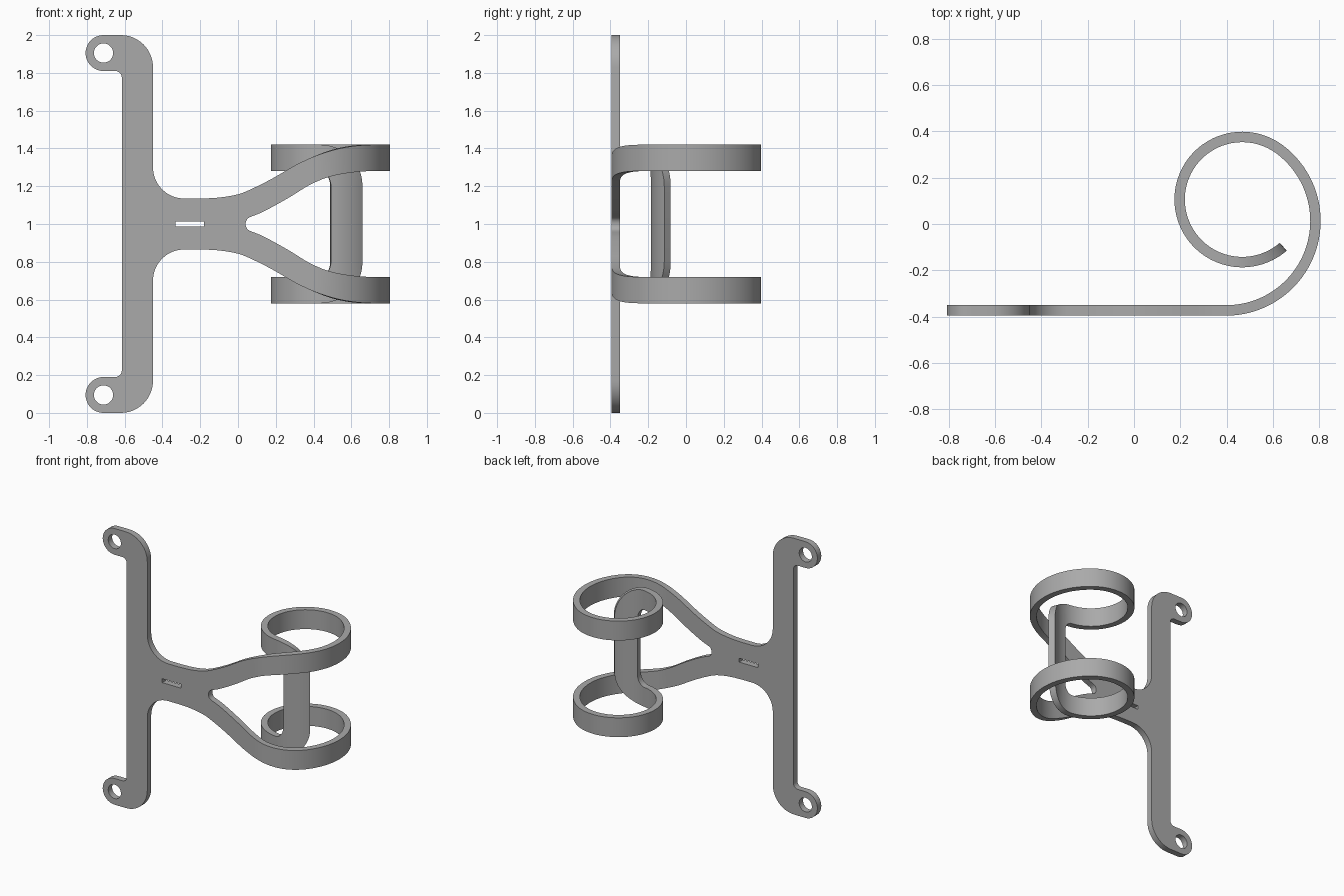
import bpy, bmesh
from math import sin, cos, pi, radians, asin
from mathutils import Vector

if "Cube" in bpy.data.objects:
    bpy.data.objects.remove(bpy.data.objects["Cube"], do_unlink=True)

THICK = 0.045
BACK_Y = -0.373                   # middle of the flat sheet
MID_Z = 1.0
BEND_X = 0.397                    # where the sheet starts to roll
R1, TURN1 = 0.386, radians(143)   # wide arc
R2, TURN2 = 0.27, radians(258)    # tight arc
S1 = BEND_X + R1 * TURN1
S2 = S1 + R2 * TURN2
SEAM = 0.06                       # plate meets arms
BAND_IN, BAND_OUT = 0.28, 0.42
BAR_TOP, CORNER, FILLET = 0.2, 0.23, 0.06


def rolled(s, h):
    """Map a flat sheet position to the rolled shape."""
    if s <= BEND_X:
        return Vector((s, BACK_Y, MID_Z + h))
    a = min((s - BEND_X) / R1, TURN1)
    x, y = BEND_X + R1 * sin(a), BACK_Y + R1 * (1 - cos(a))
    if s > S1:
        b = TURN1 + (s - S1) / R2
        x += R2 * (sin(b) - sin(TURN1))
        y += R2 * (cos(TURN1) - cos(b))
    return Vector((x, y, MID_Z + h))


def smooth_value(knots, s):
    """Smooth interpolation through knots, flat beyond the ends."""
    if s <= knots[0][0]:
        return knots[0][1]
    if s >= knots[-1][0]:
        return knots[-1][1]

    def slope(i):
        a, b = knots[max(i - 1, 0)], knots[min(i + 1, len(knots) - 1)]
        return (b[1] - a[1]) / (b[0] - a[0])
    i = max(k for k in range(len(knots) - 1) if knots[k][0] <= s)
    (x0, y0), (x1, y1) = knots[i], knots[i + 1]
    w = x1 - x0
    t = (s - x0) / w
    m0 = 0 if i == 0 else slope(i) * w
    m1 = 0 if i == len(knots) - 2 else slope(i + 1) * w
    if i == 0 and knots is inner_edge:
        m0 = slope(0) * w
    return ((2*t**3 - 3*t*t + 1) * y0 + (t**3 - 2*t*t + t) * m0
            + (3*t*t - 2*t**3) * y1 + (t**3 - t*t) * m1)


def arc(cx, cy, r, start, end, n=12):
    angles = [radians(start + (end - start) * i / n) for i in range(n + 1)]
    return [(cx + r * cos(a), cy + r * sin(a)) for a in angles]


def spread(a, b, n):
    return [a + (b - a) * i / n for i in range(n + 1)]


# Edges of one arm, as distance from the middle height
outer_edge = [(-0.285, 0.135), (-0.2, 0.135), (-0.1, 0.14), (0, 0.157), (0.06, 0.18),
              (0.175, 0.237), (0.33, 0.325), (0.488, 0.388), (0.635, 0.415), (0.85, BAND_OUT)]
inner_edge = [(SEAM, 0.035), (0.135, 0.066), (0.27, 0.14), (0.38, 0.207),
              (0.487, 0.252), (0.635, 0.276), (0.78, BAND_IN)]

bm = bmesh.new()


def loop_edges(points):
    verts = [bm.verts.new(rolled(*p)) for p in points]
    return [bm.edges.new((verts[i - 1], verts[i])) for i in range(len(verts))]


def strip(columns):
    """Quads between neighbouring columns of (s, heights)."""
    for (sa, ha), (sb, hb) in zip(columns, columns[1:]):
        for k in range(len(ha) - 1):
            corners = [(sa, ha[k]), (sb, hb[k]), (sb, hb[k + 1]), (sa, ha[k + 1])]
            bm.faces.new([bm.verts.new(rolled(*c)) for c in corners])


# Upper half of the flat plate with upright, eyelet and half of the slot
outline = [(0.04, 0), (0.042, 0.013), (0.048, 0.026), (SEAM, inner_edge[0][1])]
outline += [(s, smooth_value(outer_edge, s)) for s in spread(SEAM, -0.27, 16)]
outline += arc(-0.285, 0.3, 0.165, 270, 180)
outline += arc(-0.62, 0.83, 0.17, 0, 90)
outline += arc(-0.712, 0.905, 0.095, 90, 270, 20)
outline += arc(-0.65, 0.775, 0.035, 90, 0, 6)
outline += [(-0.615, 0), (-0.33, 0), (-0.33, 0.014), (-0.18, 0.014), (-0.18, 0)]
hole = arc(-0.712, 0.905, 0.051, 0, 360, 28)[:-1]
edges = loop_edges(outline) + loop_edges(hole)
bmesh.ops.triangle_fill(bm, edges=edges, use_beauty=True)

# Upper arm and ring band
corner_s = S2 - CORNER
stations = spread(SEAM, BEND_X, 18) + spread(BEND_X, S1, 40)[1:] + spread(S1, corner_s, 40)[1:]
strip([(s, (smooth_value(inner_edge, s), smooth_value(outer_edge, s))) for s in stations])


# Rounded turn from the band into the upright bar
def corner_height(s):
    u = min((s - corner_s) / CORNER, 1)
    return BAR_TOP + (BAND_OUT - BAR_TOP) * (1 - u * u) ** 0.5


turn = []
for t in spread(0, pi / 2, 8):
    s = corner_s + FILLET * sin(t)
    turn.append((s, (BAND_IN - (BAND_IN - BAR_TOP) * (1 - cos(t)), corner_height(s))))
strip(turn)

# Upper half of the upright bar
bar = []
for t in spread(asin(FILLET / CORNER), pi / 2, 14):
    s = corner_s + CORNER * sin(t)
    bar.append((s, (0, BAR_TOP, corner_height(s))))
strip(bar)

# Mirror to the lower half and weld
copy = bmesh.ops.duplicate(bm, geom=bm.verts[:] + bm.edges[:] + bm.faces[:])["geom"]
for v in copy:
    if isinstance(v, bmesh.types.BMVert):
        v.co.z = 2 * MID_Z - v.co.z
bmesh.ops.remove_doubles(bm, verts=bm.verts[:], dist=0.0005)
bmesh.ops.recalc_face_normals(bm, faces=bm.faces[:])

mesh = bpy.data.meshes.new("rolled_bracket")
bm.to_mesh(mesh)
bm.free()
bracket = bpy.data.objects.new("rolled_bracket", mesh)
bpy.context.collection.objects.link(bracket)

# Sheet thickness
solid = bracket.modifiers.new("thickness", "SOLIDIFY")
solid.thickness = THICK
solid.offset = 0
bpy.ops.object.select_all(action="DESELECT")
bracket.select_set(True)
bpy.context.view_layer.objects.active = bracket
bpy.ops.object.modifier_apply(modifier=solid.name)
bpy.ops.object.shade_smooth_by_angle(angle=radians(30))

# Plain grey metal
grey = bpy.data.materials.new("grey_metal")
grey.use_nodes = True
colour = (0.4, 0.4, 0.4, 1)
grey.diffuse_color = colour
grey.node_tree.nodes["Principled BSDF"].inputs["Base Color"].default_value = colour
bracket.data.materials.append(grey)
